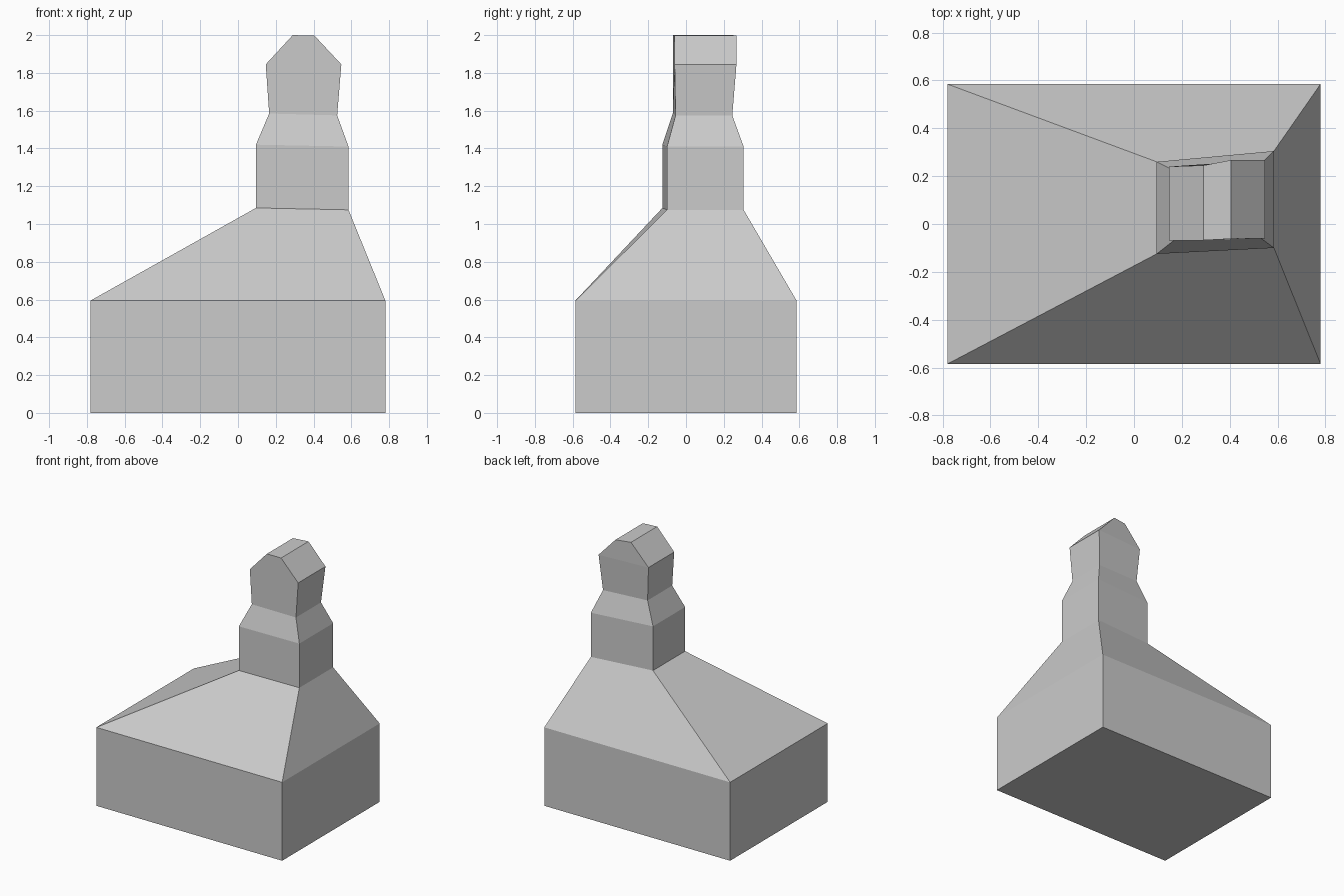
import bpy
import bmesh

cube = bpy.data.objects.get("Cube")
if cube:
    bpy.data.objects.remove(cube, do_unlink=True)

# Single flat colour
grey = bpy.data.materials.new("light_grey")
grey.use_nodes = True
colour = (0.6, 0.6, 0.6, 1)
grey.diffuse_color = colour
grey.node_tree.nodes["Principled BSDF"].inputs["Base Color"].default_value = colour


def ring(left, right, z_left, z_right):
    """Four corners; left and right are (x, front y, back y)."""
    (xl, fl, bl), (xr, fr, br) = left, right
    return [(xl, fl, z_left), (xr, fr, z_right), (xr, br, z_right), (xl, bl, z_left)]


def loft(name, rings, close_bottom=False, close_top=False):
    """Skin a stack of four-cornered rings with flat faces."""
    bm = bmesh.new()
    loops = [[bm.verts.new(p) for p in r] for r in rings]
    for low, high in zip(loops, loops[1:]):
        for i in range(4):
            j = (i + 1) % 4
            bm.faces.new((low[i], low[j], high[j], high[i]))
    if close_bottom:
        bm.faces.new(loops[0][::-1])
    if close_top:
        bm.faces.new(loops[-1])
    mesh = bpy.data.meshes.new(name)
    bm.to_mesh(mesh)
    bm.free()
    mesh.materials.append(grey)
    obj = bpy.data.objects.new(name, mesh)
    bpy.context.collection.objects.link(obj)


# Footprints shared by neighbouring parts
base_l, base_r = (-0.78, -0.585, 0.585), (0.78, -0.585, 0.585)
neck_l, neck_r = (0.095, -0.125, 0.26), (0.585, -0.10, 0.305)

floor = ring(base_l, base_r, 0, 0)
eaves = ring(base_l, base_r, 0.595, 0.595)
neck_low = ring(neck_l, neck_r, 1.085, 1.075)
neck_high = ring(neck_l, neck_r, 1.42, 1.41)
waist = ring((0.165, -0.07, 0.225), (0.525, -0.055, 0.245), 1.585, 1.575)
shoulder = ring((0.147, -0.068, 0.24), (0.547, -0.06, 0.267), 1.845, 1.845)
ridge = ring((0.29, -0.068, 0.245), (0.405, -0.062, 0.267), 2.0, 1.997)

loft("base_block", [floor, eaves], close_bottom=True)
loft("sloped_hood", [eaves, neck_low])
loft("lower_chimney", [neck_low, neck_high, waist])
loft("chimney_cap", [waist, shoulder, ridge], close_top=True)
